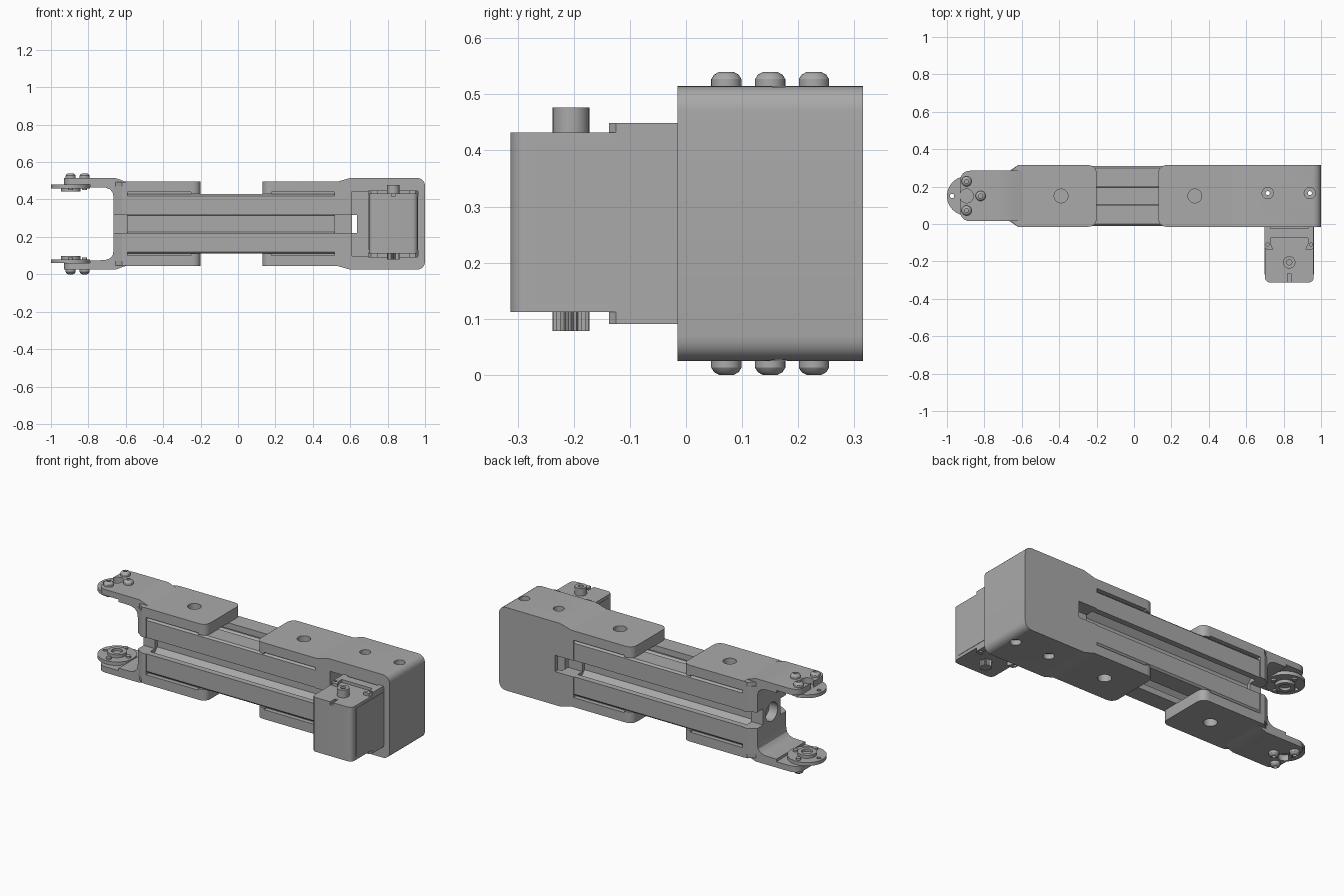
import bpy, bmesh, math
from mathutils import Vector

cube = bpy.data.objects.get("Cube")
if cube:
    bpy.data.objects.remove(cube, do_unlink=True)

grey = bpy.data.materials.new("mid_grey")
grey.use_nodes = True
COLOUR = (0.4, 0.4, 0.4, 1)
grey.diffuse_color = COLOUR
grey.node_tree.nodes["Principled BSDF"].inputs["Base Color"].default_value = COLOUR

MID_Y, MID_Z = 0.15, 0.27      # axis of the beam
FRONT, BACK = -0.015, 0.315    # depth of the brackets


def finish(name, bm):
    bmesh.ops.recalc_face_normals(bm, faces=bm.faces)
    mesh = bpy.data.meshes.new(name)
    bm.to_mesh(mesh)
    bm.free()
    ob = bpy.data.objects.new(name, mesh)
    bpy.context.collection.objects.link(ob)
    mesh.materials.append(grey)
    return ob


def rounded(corners, steps=6):
    """Outline from (u, v, radius) corners."""
    out = []
    for i, (u, v, r) in enumerate(corners):
        p = Vector((u, v))
        if not r:
            out.append(p)
            continue
        a = p + (Vector(corners[i - 1][:2]) - p).normalized() * r
        b = p + (Vector(corners[(i + 1) % len(corners)][:2]) - p).normalized() * r
        for k in range(steps + 1):
            t = k / steps
            w = 2 * t * (1 - t) * 0.83   # weight close to a circular arc
            q = (1 - t) ** 2 + t ** 2 + w
            out.append((a * (1 - t) ** 2 + p * w + b * t ** 2) / q)
    return out


def circle(u, v, r, n=32):
    return [(u + r * math.cos(math.tau * i / n), v + r * math.sin(math.tau * i / n)) for i in range(n)]


def rect(u0, u1, v0, v1):
    return [(u0, v0), (u1, v0), (u1, v1), (u0, v1)]


def prism(name, outline, axis, lo, hi):
    """Extrude an outline along an axis."""
    place = {"x": lambda u, v, w: (w, u, v), "y": lambda u, v, w: (u, w, v),
             "z": lambda u, v, w: (u, v, w)}[axis]
    bm = bmesh.new()
    ends = [[bm.verts.new(place(u, v, w)) for u, v in outline] for w in (lo, hi)]
    for ring in ends:
        bm.faces.new(ring)
    n = len(outline)
    for i in range(n):
        j = (i + 1) % n
        bm.faces.new((ends[0][i], ends[0][j], ends[1][j], ends[1][i]))
    return finish(name, bm)


def plate(name, outline, side, d0, d1):
    """Horizontal slab between two distances above or below the beam axis."""
    return prism(name, outline, "z", MID_Z + side * d0, MID_Z + side * d1)


def lathe(name, profile, x, y, side, n=24):
    """Turned part from (radius, distance from the beam axis)."""
    bm = bmesh.new()
    rings = [[bm.verts.new((u, v, MID_Z + side * d)) for u, v in circle(x, y, r, n)] for r, d in profile]
    for a, b in zip(rings, rings[1:]):
        for i in range(n):
            j = (i + 1) % n
            bm.faces.new((a[i], a[j], b[j], b[i]))
    bm.faces.new(rings[0])
    bm.faces.new(rings[-1])
    return finish(name, bm)


def cut(ob, *cutters):
    for c in cutters:
        m = ob.modifiers.new("cut", "BOOLEAN")
        m.operation, m.solver, m.object = "DIFFERENCE", "EXACT", c
        bpy.context.view_layer.objects.active = ob
        bpy.ops.object.modifier_apply(modifier=m.name)
        bpy.data.objects.remove(c, do_unlink=True)
    return ob


def side_slits(x0, x1, side):
    return [plate("slit", rect(x0, x1, y - 0.025, y + 0.025), side, 0.15, 0.169) for y in (FRONT, BACK)]


# Slotted beam, one quarter of the section turned four times
section = []
for k in range(4):
    c, s = round(math.cos(k * math.pi / 2)), round(math.sin(k * math.pi / 2))
    for u, v in [(0.16, -0.15), (0.16, -0.048), (0.125, -0.048), (0.125, -0.085), (0.1, -0.085), (0.06, -0.045),
                 (0.06, 0.045), (0.1, 0.085), (0.125, 0.085), (0.125, 0.048), (0.16, 0.048), (0.16, 0.15)]:
        section.append((MID_Y + c * u - s * v, MID_Z + s * u + c * v))
prism("slotted_beam", section, "x", -0.59, 0.525)

# Left end block with side slots and a screw hole
block = prism("left_end_block", [(-0.59, FRONT), (-0.59, BACK), (-0.62, BACK), (-0.665, 0.285),
                                 (-0.665, 0.015), (-0.62, FRONT)], "z", MID_Z - 0.2, MID_Z + 0.2)
cut(block, *[prism("slot", rect(-0.7, -0.5, MID_Z - 0.048, MID_Z + 0.048), "y", a, b)
             for a, b in ((-0.1, 0.07), (0.23, 0.4))],
    prism("bore", circle(MID_Y, MID_Z, 0.055), "x", -0.7, -0.61))

# Right housing with servo pocket
half = [(0.515, 0.16, 0), (0.515, 0.225, 0), (0.53, 0.225, 0), (0.6, 0.245, 0), (1.0, 0.245, 0.045)]
outline = [(x, MID_Z + d, r) for x, d, r in half] + [(x, MID_Z - d, r) for x, d, r in reversed(half)]
housing = prism("servo_housing", rounded(outline), "y", FRONT, BACK)
cut(housing,
    prism("pocket", rect(0.61, 0.963, MID_Z - 0.172, MID_Z + 0.172), "y", -0.1, 0.285),
    prism("front_slot", rect(0.5, 0.65, MID_Z - 0.048, MID_Z + 0.048), "y", -0.1, 0.07),
    prism("back_slot", rect(0.5, 0.635, MID_Z - 0.048, MID_Z + 0.048), "y", 0.23, 0.4))
for side in (1, -1):
    for x in (0.715, 0.94):
        cut(housing, plate("counterbore", circle(x, 0.165, 0.03), side, 0.215, 0.3),
            plate("pilot", circle(x, 0.165, 0.011), side, 0.15, 0.3))

for side, level in ((1, "upper"), (-1, "lower")):
    # Clamp plates on the beam
    left = plate(level + "_left_plate", rounded([(-0.6, FRONT, 0), (-0.2, FRONT, 0.045),
                                                (-0.2, BACK, 0.045), (-0.6, BACK, 0)]), side, 0.16, 0.225)
    cut(left, plate("hole", circle(-0.39, MID_Y, 0.037), side, 0.1, 0.3), *side_slits(-0.59, -0.25, side))
    right = plate(level + "_right_plate", rounded([(0.53, FRONT, 0), (0.53, BACK, 0),
                                                  (0.13, BACK, 0.045), (0.13, FRONT, 0.045)]), side, 0.16, 0.225)
    cut(right, plate("hole", circle(0.325, MID_Y, 0.037), side, 0.1, 0.3), *side_slits(0.18, 0.52, side))

    # Sloped shoulder and fillet where the arm leaves the bracket
    shoulder = [(-0.59, 0.16), (-0.59, 0.224), (-0.6, 0.225), (-0.655, 0.245), (-0.74, 0.245), (-0.74, 0.195),
                (-0.71, 0.194), (-0.685, 0.185), (-0.67, 0.168), (-0.665, 0.14)]
    prism(level + "_arm_shoulder", [(x, MID_Z + side * d) for x, d in shoulder], "y", 0.015, 0.285)
    plate(level + "_shoulder_base", [(-0.59, FRONT), (-0.59, BACK), (-0.62, BACK), (-0.655, 0.285),
                                     (-0.655, 0.015), (-0.62, FRONT)], side, 0.15, 0.224)

    # Fork arm with a stepped underside
    arm = plate(level + "_fork_arm", rounded([(-0.73, 0.015, 0), (-0.73, 0.285, 0), (-0.93, 0.285, 0.055),
                                             (-0.93, 0.015, 0.055)]), side, 0.195, 0.245)
    cut(arm, plate("step", rect(-1, -0.79, -0.1, 0.4), side, 0.15, 0.21),
        plate("centre_hole", circle(-0.895, MID_Y, 0.037), side, 0.1, 0.3))

    # Servo horn with hub and small holes
    horn = lathe(level + "_horn", [(0.022, 0.21), (0.105, 0.21), (0.105, 0.19), (0.052, 0.19), (0.052, 0.172),
                                   (0.03, 0.172), (0.03, 0.186), (0.022, 0.186)], -0.895, MID_Y, side, 40)
    cut(horn, *[plate("pin_hole", circle(-0.895 + dx, MID_Y + dy, 0.012, 12), side, 0.1, 0.3)
                for dx, dy in ((-0.078, 0), (0.078, 0), (0, 0.078), (0, -0.078))])

    # Domed screws
    for x, dy in ((-0.895, 0.078), (-0.895, -0.078), (-0.82, 0)):
        lathe(level + "_screw", [(0.014, 0.18), (0.014, 0.244), (0.027, 0.244), (0.027, 0.257), (0.022, 0.265),
                                 (0.013, 0.27), (0.011, 0.27), (0.011, 0.255)], x, MID_Y + dy, side)

    # Servo end details: ears, raised bar
    for flip in (1, -1):
        ear = [(0.131, 0.1), (0.131, -0.125), (0.12, -0.137), (0.085, -0.137), (0.1, -0.105), (0.1, 0.1)]
        e = plate(level + "_servo_ear", [(0.83 + flip * u, v) for u, v in ear], side, 0.15, 0.179)
        cut(e, plate("ear_hole", circle(0.83 + flip * 0.116, -0.11, 0.009, 12), side, 0.165, 0.2))
    plate(level + "_servo_bar", rect(0.725, 0.935, -0.075, -0.025), side, 0.15, 0.179)

# Servo body
body = prism("servo_body", rounded([(0.7, -0.313, 0.03), (0.961, -0.313, 0.03), (0.961, 0.13, 0), (0.7, 0.13, 0)]),
             "z", MID_Z - 0.158, MID_Z + 0.162)
cut(body, prism("key_notch", rect(0.821, 0.839, -0.35, -0.265), "z", MID_Z + 0.145, MID_Z + 0.2))
prism("servo_side_rib", rect(0.698, 0.963, MID_Z - 0.14, MID_Z + 0.145), "y", -0.27, 0.1)

# Output boss and splined shaft
lathe("servo_boss", [(0.033, 0.15), (0.033, 0.207), (0.014, 0.207), (0.014, 0.18)], 0.83, -0.205, 1)
teeth = [(0.83 + r * math.cos(math.tau * i / 40), -0.205 + r * math.sin(math.tau * i / 40))
         for i, r in enumerate([0.033, 0.027] * 20)]
plate("splined_shaft", teeth, -1, 0.15, 0.192)

# Crisp edges, smooth curves
for ob in bpy.context.scene.objects:
    ob.select_set(ob.type == "MESH")
bpy.context.view_layer.objects.active = body
bpy.ops.object.shade_smooth_by_angle(angle=math.radians(30))
